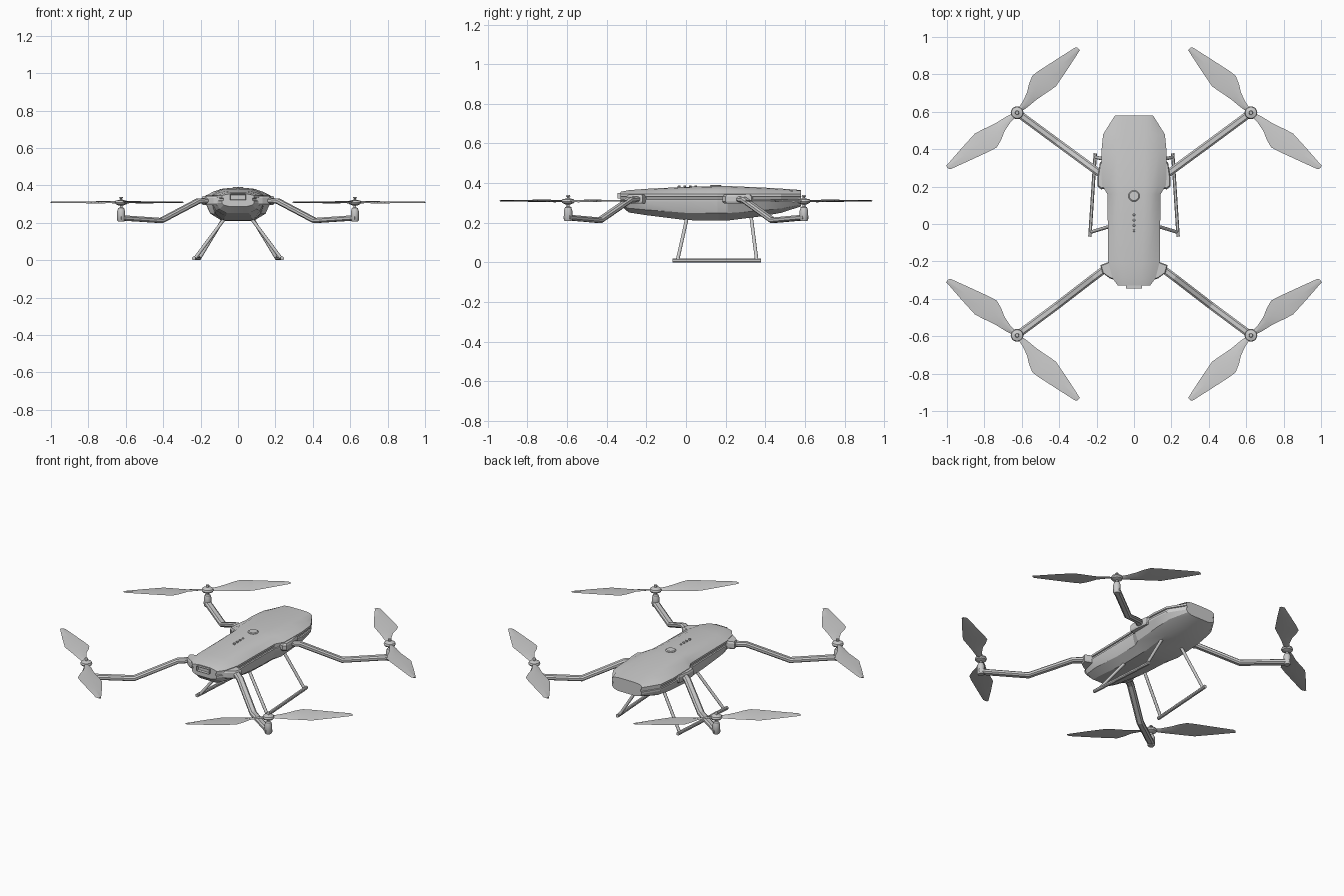
import bpy, bmesh, math
from mathutils import Vector

if "Cube" in bpy.data.objects:
    bpy.data.objects.remove(bpy.data.objects["Cube"])


def finish(name, bm, angle=None):
    bmesh.ops.recalc_face_normals(bm, faces=bm.faces)
    me = bpy.data.meshes.new(name)
    bm.to_mesh(me)
    bm.free()
    ob = bpy.data.objects.new(name, me)
    bpy.context.collection.objects.link(ob)
    if angle:
        bpy.ops.object.select_all(action='DESELECT')
        ob.select_set(True)
        bpy.context.view_layer.objects.active = ob
        bpy.ops.object.shade_smooth_by_angle(angle=math.radians(angle))
    return ob


def loft(name, rings, angle=None):
    """Skin a list of closed rings and cap both ends."""
    bm = bmesh.new()
    vs = [[bm.verts.new(p) for p in r] for r in rings]
    n = len(rings[0])
    for a, b in zip(vs, vs[1:]):
        for i in range(n):
            j = (i + 1) % n
            bm.faces.new((a[i], a[j], b[j], b[i]))
    bm.faces.new(vs[0])
    bm.faces.new(vs[-1])
    return finish(name, bm, angle)


def beam(name, path, w, h):
    """Chamfered beam that keeps its top level, mitred along a path."""
    pts = [Vector(p) for p in path]
    flat = (pts[-1] - pts[0]) * Vector((1, 1, 0))
    side = flat.cross(Vector((0, 0, 1))).normalized()
    rings = []
    for i, p in enumerate(pts):
        t = pts[min(i + 1, len(pts) - 1)] - pts[max(i - 1, 0)]
        up = side.cross(t).normalized()
        c = [(1, .45), (.55, 1), (-.55, 1), (-1, .45), (-1, -.45), (-.55, -1), (.55, -1), (1, -.45)]
        rings.append([p + side * (a * w / 2) + up * (b * h / 2) for a, b in c])
    return loft(name, rings)


def tube(name, a, b, r, n=10):
    a, b = Vector(a), Vector(b)
    q = (b - a).to_track_quat('Z', 'Y')
    ring = [q @ Vector((r * math.cos(k * math.tau / n), r * math.sin(k * math.tau / n), 0)) for k in range(n)]
    return loft(name, [[a + v for v in ring], [b + v for v in ring]], 40)


def lathe(name, profile, cx, cy, n=20, angle=35):
    return loft(name, [[(cx + r * math.cos(k * math.tau / n), cy + r * math.sin(k * math.tau / n), z)
                        for k in range(n)] for r, z in profile], angle)


# Body shell: y, belt half width, top half width, top z, bottom half width, bottom z
sections = [
    (-.33, .085, .066, .356, .05, .288),
    (-.29, .115, .072, .364, .058, .252),
    (-.20, .138, .082, .371, .068, .238),
    (0.0, .14, .094, .381, .08, .213),
    (.16, .143, .098, .385, .085, .21),
    (.21, .172, .1, .385, .085, .211),
    (.38, .175, .102, .378, .085, .232),
    (.48, .165, .102, .372, .08, .25),
    (.58, .102, .097, .365, .065, .282),
]


def body_ring(y, w, wt, zt, wb, zb):
    zc = zb + (.305 - zb) * .4
    half = [(wt * .55, zt), (wt * .9, zt - .004), (wt + (w - wt) * .45, (zt - .004) * .6 + .345 * .4),
            (w, .345), (w, .333), (w - .007, .331), (w - .007, .319), (w, .317), (w, .305),
            (wb + (w - wb) * .72, zc), (wb, zb)]
    return [(x, y, z) for x, z in half] + [(-x, y, z) for x, z in reversed(half)]


loft("body_shell", [body_ring(*s) for s in sections], 22)

# Nose sensor window, a frame with a recessed slot
bm = bmesh.new()
bmesh.ops.create_cube(bm, size=1)
for v in bm.verts:
    v.co = (v.co.x * .084, v.co.y * .035 - .3275, v.co.z * .028 + .336)
bm.faces.ensure_lookup_table()
front = min(bm.faces, key=lambda f: f.calc_center_median().y)
bmesh.ops.inset_region(bm, faces=[front], thickness=.005)
for v in front.verts:
    v.co.y += .025
finish("nose_sensor", bm)

# Power button and indicator dots on the top
lathe("power_button", [(.03, .38), (.03, .387), (.025, .391)], 0, .15)
for i in range(4):
    lathe("indicator_dot", [(.007, .375), (.007, .386), (.005, .388)], 0, -.035 + .028 * i, 10)

shoulders = {
    "rear": [(.1, .2), (.176, .185), (.194, .2), (.194, .25), (.182, .33), (.1, .37)],
    "front": [(.09, -.195), (.14, -.205), (.18, -.22), (.168, -.262), (.13, -.29), (.09, -.305)],
}
arms = {
    "rear": [(.14, .24, .322), (.215, .294, .315), (.41, .437, .212), (.635, .603, .227)],
    "front": [(.12, -.215, .322), (.215, -.285, .315), (.41, -.435, .212), (.635, -.602, .227)],
}
HX, HY = .625, .595

# Blade sections: distance along, bulging side, straight side, pitch height
blade = [(.02, .012, -.012, .004), (.06, .018, -.02, .006), (.115, .036, -.026, .01),
         (.155, .06, -.034, .009), (.2, .078, -.044, .008), (.245, .07, -.053, .007),
         (.36, .042, -.034, .004), (.465, .016, -.014, .002), (.474, .006, -.014, .001)]

for end, sy in (("rear", 1), ("front", -1)):
    for side, sx in (("right", 1), ("left", -1)):
        tag = f"{end}_{side}_"
        # Shoulder hinge block
        ol = shoulders[end]
        cx = sum(p[0] for p in ol) / 6
        cy = sum(p[1] for p in ol) / 6
        loft(tag + "shoulder", [[(sx * (cx + (x - cx) * k), cy + (y - cy) * k, z) for x, y in ol]
                                for k, z in ((.88, .296), (1, .306), (1, .332), (.88, .342))])
        # Cranked arm
        beam(tag + "arm", [(sx * x, y, z) for x, y, z in arms[end]], .04, .028)
        # Motor, shaft and hub
        mx, my = sx * HX, sy * HY
        lathe(tag + "motor", [(.017, .208), (.021, .214), (.021, .262), (.016, .278), (.007, .283),
                              (.007, .296)], mx, my)
        lathe(tag + "propeller_hub", [(.012, .292), (.03, .3), (.034, .308), (.03, .318), (.012, .322),
                                      (.006, .325), (.006, .33), (.011, .333), (.009, .339)], mx, my)
        # Two blades, slightly swept from a straight line
        for k, deg in enumerate((133.6, -38.4)):
            a = math.radians(deg)
            d = Vector((math.cos(a), math.sin(a), 0))
            n = Vector((math.sin(a), -math.cos(a), 0))
            rings = []
            for u, p, q, t in blade:
                th = .005 if u > .1 else .008
                ring = []
                for s, dz in ((p, t), ((p + q) / 2, th), (q, -t), ((p + q) / 2, -th)):
                    v = d * u + n * s
                    ring.append((mx + sx * v.x, my + sy * v.y, .31 + dz * .7))
                rings.append(ring)
            loft(tag + f"blade_{k + 1}", rings, 30)

# Landing gear: two raked legs and a skid per side
for side, sx in (("right", 1), ("left", -1)):
    tube(side + "_front_leg", (sx * .07, .005, .225), (sx * .23, -.043, .01), .009)
    tube(side + "_rear_leg", (sx * .07, .328, .235), (sx * .206, .357, .01), .009)
    beam(side + "_skid", [(sx * .236, -.068, .0095), (sx * .207, .378, .0095)], .018, .019)
